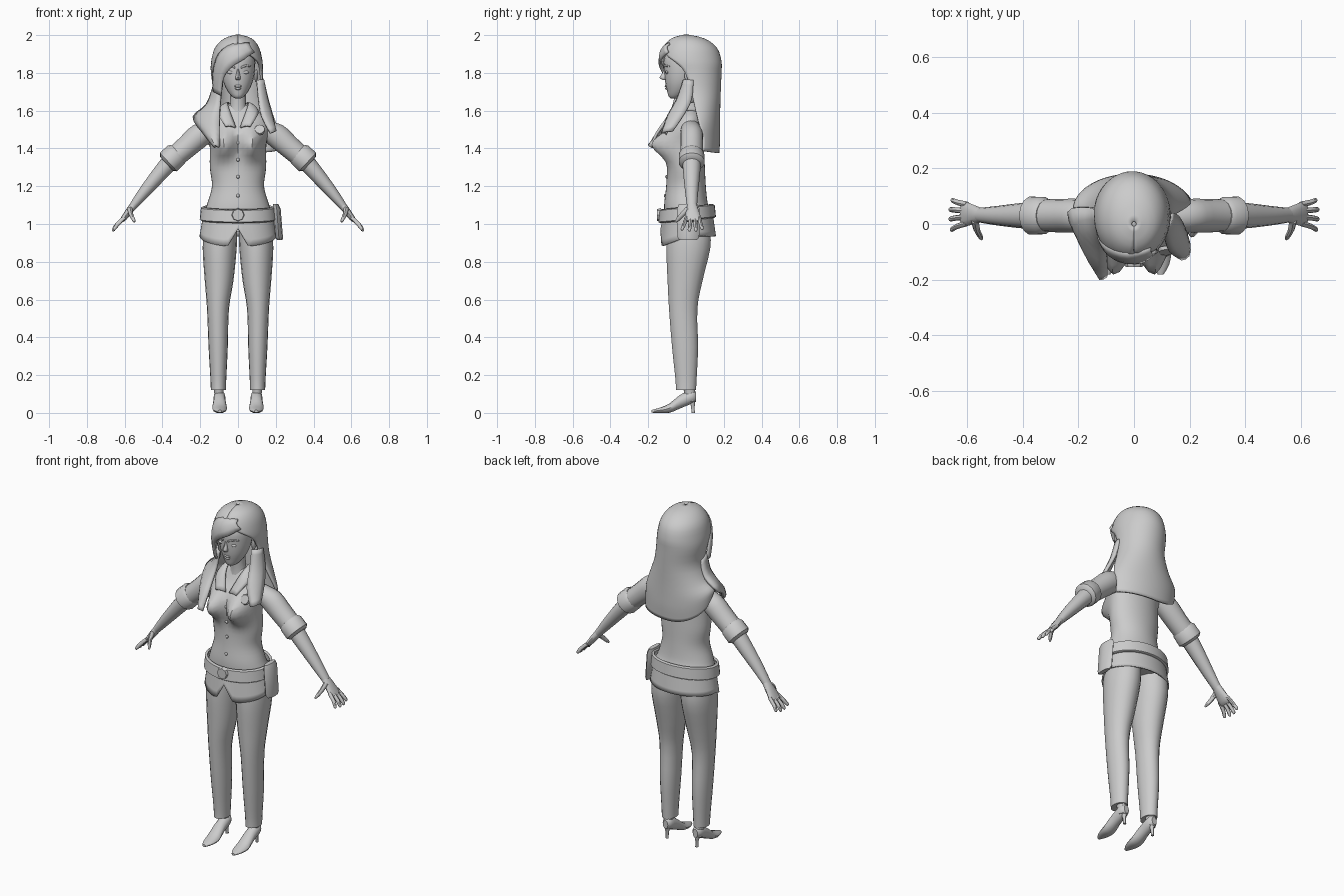
import bpy, bmesh, math
from mathutils import Vector, Matrix

grey = bpy.data.materials.new("plain grey")
grey.diffuse_color = (0.6, 0.6, 0.6, 1)
X, Y, Z = Vector((1, 0, 0)), Vector((0, 1, 0)), Vector((0, 0, 1))


def finish(name, bm, mirror=False, thick=0, angle=45):
    bmesh.ops.recalc_face_normals(bm, faces=bm.faces[:])
    me = bpy.data.meshes.new(name)
    bm.to_mesh(me)
    bm.free()
    me.materials.append(grey)
    ob = bpy.data.objects.new(name, me)
    bpy.context.collection.objects.link(ob)
    bpy.ops.object.select_all(action='DESELECT')
    bpy.context.view_layer.objects.active = ob
    ob.select_set(True)
    bpy.ops.object.shade_smooth_by_angle(angle=math.radians(angle))
    if thick:
        m = ob.modifiers.new("thickness", 'SOLIDIFY')
        m.thickness, m.offset = thick, 0
    if mirror:
        ob.modifiers.new("mirror", 'MIRROR').use_axis = (True, False, False)
    return ob


def smooth(rows, sub):
    """Catmull-Rom through rows of numbers."""
    out = []
    for i in range(len(rows) - 1):
        a, b, c, d = (rows[max(i - 1, 0)], rows[i], rows[i + 1], rows[min(i + 2, len(rows) - 1)])
        for k in range(sub):
            t = k / sub
            out.append([0.5 * (2 * q + (r - p) * t + (2 * p - 5 * q + 4 * r - s) * t * t
                               + (3 * q - p - 3 * r + s) * t ** 3) for p, q, r, s in zip(a, b, c, d)])
    return out + [list(rows[-1])]


def skin(name, grid, closed=False, caps=False, **kw):
    """Faces between equal rows of points."""
    bm = bmesh.new()
    vs = [[bm.verts.new(p) for p in row] for row in grid]
    n = len(vs[0])
    for a, b in zip(vs, vs[1:]):
        for j in range(n if closed else n - 1):
            k = (j + 1) % n
            bm.faces.new((a[j], a[k], b[k], b[j]))
    if caps:
        bm.faces.new(vs[0])
        bm.faces.new(vs[-1])
    return finish(name, bm, **kw)


def loft(name, rows, u=X, v=Y, n=14, sub=3, warp=None, **kw):
    """Elliptical rings, each row (x, y, z, radius u, radius v)."""
    grid = []
    for x, y, z, a, b in smooth(rows, sub):
        ring = []
        for i in range(n):
            t = 2 * math.pi * i / n
            p = Vector((x, y, z)) + u * (a * math.cos(t)) + v * (b * math.sin(t))
            ring.append(warp(p) if warp else p)
        grid.append(ring)
    return skin(name, grid, closed=True, caps=True, **kw)


def sheet(name, edge_a, edge_b, bulge, thick=0.012, **kw):
    """Curved strip between two edges, bulging along a vector."""
    grid = []
    for a, b in zip(smooth(edge_a, 3), smooth(edge_b, 3)):
        a, b = Vector(a), Vector(b)
        grid.append([a.lerp(b, k / 4) + Vector(bulge) * math.sin(math.pi * k / 4) for k in range(5)])
    return skin(name, grid, thick=thick, **kw)


def blob(name, loc, radii, **kw):
    bm = bmesh.new()
    bmesh.ops.create_uvsphere(bm, u_segments=12, v_segments=8, radius=1,
                              matrix=Matrix.Translation(loc) @ Matrix.Diagonal((*radii, 1)))
    return finish(name, bm, **kw)


def disc(name, loc, r, depth, tilt=90, n=10):
    bm = bmesh.new()
    bmesh.ops.create_cone(bm, cap_ends=True, segments=n, radius1=r, radius2=r * 0.85, depth=depth,
                          matrix=Matrix.Translation(loc) @ Matrix.Rotation(math.radians(tilt), 4, 'X'))
    return finish(name, bm, angle=30)


# Shirt body with bust
def bust(p):
    if p.y < 0:
        k = math.exp(-((abs(p.x) - 0.075) / 0.055) ** 2 - ((p.z - 1.42) / 0.07) ** 2)
        p.y -= 0.1 * k * min(1, -p.y / 0.05)
    return p


loft("shirt_body", [(0, .012, .96, .18, .125), (0, .01, 1.05, .18, .125), (0, 0, 1.11, .162, .115),
                    (0, 0, 1.2, .138, .105), (0, 0, 1.3, .149, .1), (0, 0, 1.42, .15, .095),
                    (0, .005, 1.5, .165, .095), (0, .018, 1.56, .15, .075), (0, .018, 1.6, .1, .055),
                    (0, .015, 1.63, .05, .042)], n=36, sub=4, warp=bust)

# Shirt tail with notched front hem
rows = []
for k in range(6):
    f = k / 5
    ring = []
    for i in range(48):
        t = 2 * math.pi * i / 48
        x, c = math.sin(t), math.cos(t)
        front = max(0, -c)
        hem = 0.935 - 0.055 * front
        if front > 0.9:
            hem = max(hem, 0.975 - 1.7 * abs(0.2 * x))
        ring.append((x * (.178 + .022 * f), .012 + c * (.125 + .018 * f), 1.06 * (1 - f) + hem * f))
    rows.append(ring)
skin("shirt_tail", rows, closed=True, thick=.008)

# Belt, buckle and holster
rows = []
for dz, g in ((-.033, 0), (-.028, .008), (.028, .002), (.033, -.008)):
    rows.append([(math.sin(t) * (.19 + g), .006 + math.cos(t) * (.14 + g), 1.055 + .1 * math.cos(t) * .14 + dz)
                 for t in (2 * math.pi * i / 36 for i in range(36))])
skin("belt", rows, closed=True, thick=.01)
disc("buckle", (0, -.143, 1.048), .036, .022, n=8)
loft("holster", [(.222, .012, .915, .014, .045), (.216, .012, .93, .022, .058),
                 (.205, .012, 1.08, .021, .06), (.2, .012, 1.105, .014, .05)], n=8, sub=1)

# Buttons, badge, collar
for i, (z, y) in enumerate(((1.15, -.111), (1.25, -.104), (1.34, -.108), (1.43, -.112))):
    blob(f"button_{i + 1}", (0, y, z), (.009, .006, .009))
disc("badge", (.115, -.097, 1.5), .03, .012, tilt=65)
sheet("collar", [(.045, .05, 1.64), (.055, 0, 1.64), (.045, -.05, 1.6), (.012, -.098, 1.51)],
      [(.08, .06, 1.595), (.105, 0, 1.60), (.1, -.062, 1.57), (.065, -.112, 1.515)],
      (.003, -.004, .006), thick=.01, mirror=True)

# Trouser legs
loft("trouser_leg", [(.092, .015, .97, .088, .115), (.097, .012, .87, .09, .118), (.1, -.005, .7, .076, .094),
                     (.106, -.015, .55, .058, .076), (.105, -.005, .35, .051, .07),
                     (.104, 0, .18, .042, .057), (.104, 0, .12, .04, .054)], n=18, mirror=True)

# Ankles and heeled shoes
loft("ankle", [(.1, .022, .06, .024, .028), (.101, .02, .1, .024, .03), (.103, .012, .16, .03, .035)], n=10, mirror=True)
loft("shoe", [(.098, .054, .085, .016, .025), (.098, .03, .085, .031, .036), (.098, -.03, .06, .033, .036),
              (.097, -.09, .024, .039, .024), (.096, -.145, .013, .031, .013), (.096, -.182, .008, .01, .007)],
     v=Z, n=12, mirror=True)
loft("shoe_heel", [(.098, .038, 0, .009, .009), (.098, .036, .035, .009, .01), (.098, .032, .08, .022, .02)],
     n=8, sub=2, mirror=True)

# Arms
side = Vector((.68, 0, .73))
loft("sleeve", [(.12, .025, 1.515, .045, .05), (.195, .03, 1.475, .064, .06), (.27, .03, 1.41, .06, .06),
                (.345, .03, 1.345, .056, .058)], u=side, n=16, mirror=True)
loft("sleeve_cuff", [(.315, .03, 1.378, .056, .056), (.327, .03, 1.367, .066, .068), (.368, .03, 1.328, .067, .07),
                     (.378, .03, 1.318, .052, .054)], u=side, n=14, sub=1, mirror=True)
loft("forearm", [(.35, .03, 1.34, .048, .05), (.42, .03, 1.26, .041, .044), (.5, .03, 1.165, .031, .034),
                 (.56, .032, 1.09, .02, .026)], u=side, n=12, mirror=True)

# Hands
flat = Vector((.78, 0, .62))
loft("palm", [(.55, .032, 1.103, .02, .026), (.575, .034, 1.07, .019, .034), (.605, .036, 1.03, .015, .044),
              (.62, .036, 1.015, .009, .042)], u=flat, n=12, mirror=True)
for i, (y0, y1, s) in enumerate(((.003, -.02, .92), (.026, .018, 1), (.048, .052, 1), (.07, .085, .88))):
    loft(f"finger_{i + 1}", [(.6, y0, 1.035, .011, .011), (.6 + .04 * s, (y0 + y1) / 2, 1.035 - .038 * s, .011, .01),
                             (.6 + .06 * s, y1, 1.035 - .066 * s, .009, .009),
                             (.6 + .064 * s, y1, 1.035 - .074 * s, .003, .003)], u=flat, n=8, sub=2, mirror=True)
loft("thumb", [(.572, .012, 1.08, .014, .016), (.566, -.02, 1.05, .012, .013), (.553, -.045, 1.022, .01, .01),
               (.548, -.056, 1.01, .004, .004)], v=Vector((0, .7, -.7)), n=8, sub=2, mirror=True)

# Neck and head
loft("neck", [(0, .012, 1.57, .062, .055), (0, .004, 1.63, .043, .043), (0, -.004, 1.74, .043, .045)], n=14)
loft("head", [(0, -.066, 1.664, .013, .012), (0, -.055, 1.675, .032, .037), (0, -.04, 1.705, .056, .06),
              (0, -.028, 1.75, .077, .082), (0, -.02, 1.81, .089, .095), (0, -.01, 1.88, .09, .105),
              (0, .01, 1.94, .07, .08), (0, .015, 1.965, .03, .03)], n=20)
loft("nose", [(0, -.108, 1.825, .006, .007), (0, -.113, 1.8, .008, .012), (0, -.12, 1.775, .014, .02),
              (0, -.112, 1.762, .01, .01)], n=8)
blob("upper_lip", (0, -.101, 1.73), (.021, .012, .007))
blob("lower_lip", (0, -.099, 1.717), (.017, .012, .007))
blob("eye", (.038, -.1, 1.803), (.02, .009, .009), mirror=True)
sheet("eyebrow", [(.016, -.117, 1.832), (.04, -.11, 1.842), (.066, -.087, 1.836)],
      [(.016, -.117, 1.824), (.04, -.11, 1.834), (.066, -.087, 1.833)], (0, -.002, 0), thick=.006, mirror=True)
blob("ear", (.096, .012, 1.785), (.01, .02, .034), mirror=True)

# Main hair: rows (z, centre x, centre y, radius x, radius y, left angle, right angle, left hem lift, right hem lift)
hair_rows = [(1.997, 0, .0, .008, .008, -180, 180, 0, 0), (1.977, 0, .01, .07, .085, -180, 180, 0, 0),
             (1.93, -.005, .022, .112, .137, -180, 172, 0, 0), (1.86, -.006, .025, .13, .157, -170, 122, 0, 0),
             (1.8, -.006, .04, .132, .142, -147, 108, 0, 0), (1.7, .004, .05, .132, .128, -135, 100, 0, 0),
             (1.6, .003, .055, .168, .12, -112, 92, .01, 0), (1.52, -.004, .05, .205, .125, -97, 80, .05, 0),
             (1.45, -.004, .05, .21, .125, -86, 72, .09, .01), (1.375, 0, .05, .21, .12, -78, 72, .13, .015)]
rows = []
for z, cx, cy, rx, ry, left, right, ll, rl in smooth(hair_rows, 3):
    row = []
    for i in range(37):
        d = left + (right - left) * i / 36
        t = math.radians(d)
        lift = (ll if d < 0 else rl) * min(1, (d / 80) ** 2)
        row.append((cx + rx * math.sin(t), cy + ry * math.cos(t), z + lift))
    rows.append(row)
skin("main_hair", rows, thick=.012)

# Hair draped over one shoulder, lock on the other side
sheet("shoulder_hair", [(-.13, .05, 1.72), (-.165, .06, 1.63), (-.235, .045, 1.565), (-.19, -.07, 1.49), (-.12, -.175, 1.405)],
      [(-.088, -.05, 1.72), (-.095, -.065, 1.63), (-.098, -.1, 1.56), (-.095, -.155, 1.48), (-.1, -.186, 1.405)],
      (-.012, -.016, .012), thick=.014)
sheet("side_lock", [(.132, .04, 1.76), (.155, .03, 1.66), (.178, -.01, 1.58), (.196, -.07, 1.49)],
      [(.098, -.01, 1.76), (.108, -.045, 1.66), (.125, -.095, 1.57), (.17, -.125, 1.48)],
      (.012, -.014, .004), thick=.014)
# Swept fringe
sheet("fringe", [(.06, -.085, 1.955), (-.03, -.1, 1.95), (-.1, -.075, 1.9), (-.13, -.03, 1.8), (-.128, -.01, 1.7)],
      [(.085, -.095, 1.91), (.03, -.135, 1.87), (-.035, -.135, 1.83), (-.078, -.105, 1.77), (-.088, -.075, 1.68)],
      (-.008, -.014, .006), thick=.012)
